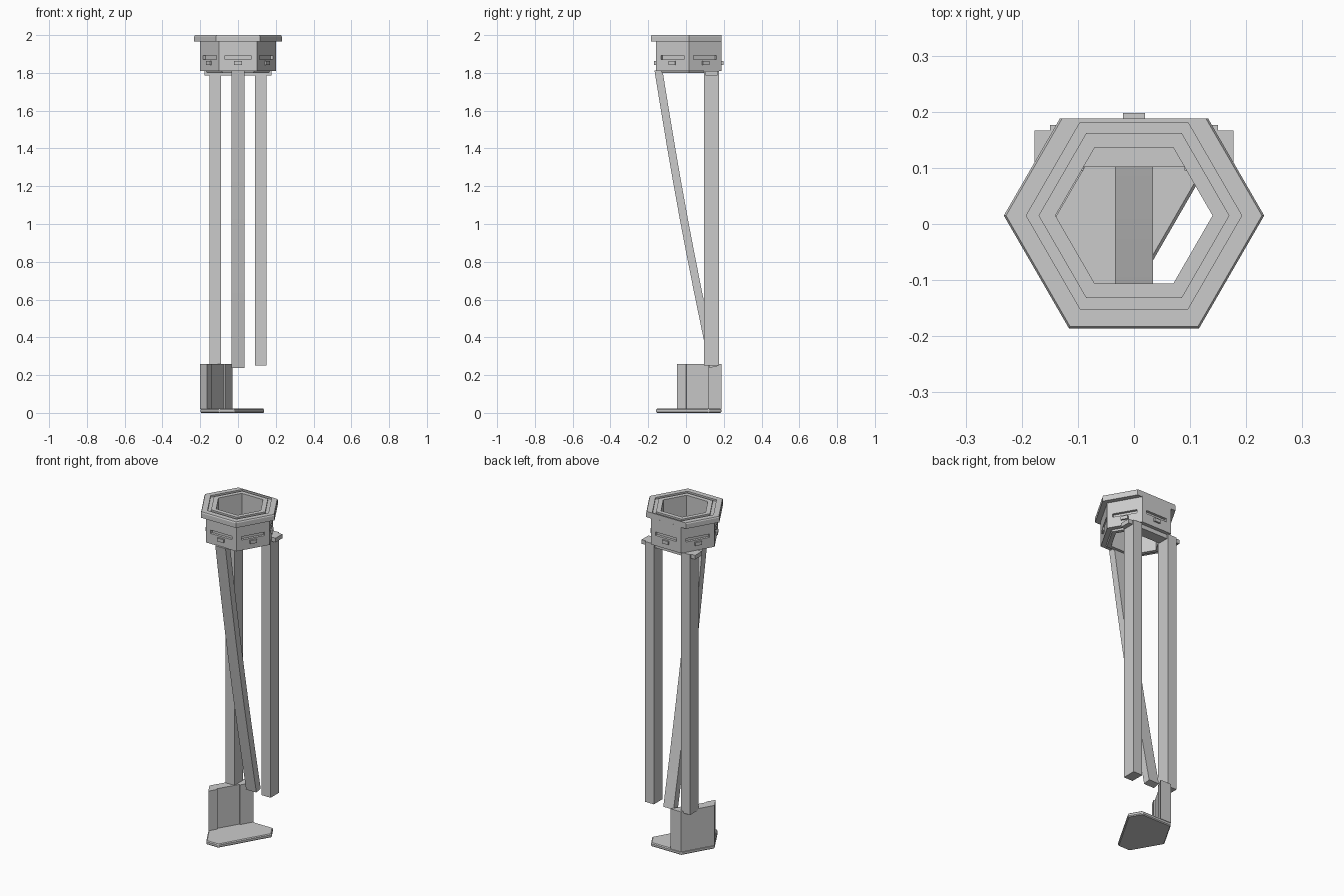
import bpy, bmesh, math
from mathutils import Vector, Matrix

cube = bpy.data.objects.get("Cube")
if cube:
    bpy.data.objects.remove(cube)

CY = 0.015          # hexagon centre along y
BACK = 0.188        # flat back of the head

grey = bpy.data.materials.new("plain grey")
grey.use_nodes = True
grey.diffuse_color = (0.6, 0.6, 0.6, 1)
grey.node_tree.nodes["Principled BSDF"].inputs["Base Color"].default_value = (0.6, 0.6, 0.6, 1)


def finish(name, bm):
    bmesh.ops.recalc_face_normals(bm, faces=bm.faces)
    mesh = bpy.data.meshes.new(name)
    bm.to_mesh(mesh)
    bm.free()
    mesh.materials.append(grey)
    ob = bpy.data.objects.new(name, mesh)
    bpy.context.collection.objects.link(ob)
    return ob


def hex_point(r, i):
    a = math.radians(60 * i)
    return Vector((r * math.cos(a), CY + r * math.sin(a), 0))


def hex_ring(name, profile):
    """Six-sided ring swept from a closed (radius, z) profile, cut flat at the back."""
    bm = bmesh.new()
    rows = [[bm.verts.new(hex_point(r, i) + Vector((0, 0, z))) for r, z in profile]
            for i in range(6)]
    n = len(profile)
    for i in range(6):
        a, b = rows[i], rows[(i + 1) % 6]
        for k in range(n):
            bm.faces.new((a[k], b[k], b[(k + 1) % n], a[(k + 1) % n]))
    if max(r for r, z in profile) > 0.21:
        bmesh.ops.bisect_plane(bm, geom=bm.verts[:] + bm.edges[:] + bm.faces[:],
                               plane_co=(0, BACK, 0), plane_no=(0, 1, 0), clear_outer=True)
        bmesh.ops.holes_fill(bm, edges=[e for e in bm.edges if e.is_boundary], sides=0)
    return finish(name, bm)


def add_box(bm, centre, size, turn=0):
    m = (Matrix.Translation(centre) @ Matrix.Rotation(turn, 4, 'Z')
         @ Matrix.Diagonal((*size, 1)))
    bmesh.ops.create_cube(bm, size=1, matrix=m)


def box(name, lo, hi):
    bm = bmesh.new()
    lo, hi = Vector(lo), Vector(hi)
    add_box(bm, (lo + hi) / 2, hi - lo)
    return finish(name, bm)


def prism(name, outline, z0, z1, bevel=0):
    bm = bmesh.new()
    face = bm.faces.new([bm.verts.new((x, y, z0)) for x, y in outline])
    top = bmesh.ops.extrude_face_region(bm, geom=[face])["geom"]
    bmesh.ops.translate(bm, vec=(0, 0, z1 - z0),
                        verts=[v for v in top if isinstance(v, bmesh.types.BMVert)])
    ob = finish(name, bm)
    if bevel:
        mod = ob.modifiers.new("edge", 'BEVEL')
        mod.width, mod.segments = bevel, 1
    return ob


# Head: collar body and the wider lid with a stepped top
collar = hex_ring("collar", [(0.2, 1.81), (0.2, 1.97), (0.14, 1.97), (0.14, 1.80),
                             (0.165, 1.80), (0.17, 1.81)])
hex_ring("lid", [(0.232, 1.965), (0.232, 1.993), (0.228, 2.0), (0.192, 2.0), (0.192, 1.99),
                 (0.17, 1.99), (0.17, 2.0), (0.14, 2.0), (0.14, 1.965)])

# Slot and catch on each of the six collar sides
cutters, catches = bmesh.new(), bmesh.new()
for i in range(6):
    a = math.radians(30 + 60 * i)
    side = Vector((math.cos(a), math.sin(a), 0)) * 0.1732 + Vector((0, CY, 0))
    add_box(cutters, side + Vector((0, 0, 1.882)), (0.03, 0.14, 0.02), a)
    add_box(catches, side + Vector((0, 0, 1.852)), (0.02, 0.04, 0.02), a)
slot_cutter = finish("slot_cutter", cutters)
slot_cutter.hide_render = True
slot_cutter.hide_viewport = True
slot_cutter.display_type = 'WIRE'
finish("side_catches", catches)
cut = collar.modifiers.new("slots", 'BOOLEAN')
cut.object, cut.operation, cut.solver = slot_cutter, 'DIFFERENCE', 'EXACT'

# Straight legs and the bracket under the collar
for name, s in (("left_leg", 1), ("right_leg", -1)):
    x0, x1 = sorted((0.09 * s, 0.15 * s))
    box(name, (x0, 0.095, 0.25), (x1, 0.176, 1.81))
box("leg_bracket", (-0.177, 0.102, 1.785), (0.177, 0.167, 1.81))

# Bowed front leg: rectangular section swept along a gentle curve
bm = bmesh.new()
rows, steps, half = [], 8, 0.021
for k in range(steps + 1):
    t = k / steps
    bow = -0.012 * math.sin(math.pi * t)
    y, z = -0.146 + 0.292 * t + bow, 1.815 - 1.572 * t
    slope = (0.292 - 0.012 * math.pi * math.cos(math.pi * t)) / 1.572
    n = Vector((0, 1, slope)).normalized() * half
    rows.append([bm.verts.new((x, y + s * n.y, z + s * n.z))
                 for x, s in ((-0.034, -1), (0.034, -1), (0.034, 1), (-0.034, 1))])
for a, b in zip(rows, rows[1:]):
    for j in range(4):
        bm.faces.new((a[j], a[(j + 1) % 4], b[(j + 1) % 4], b[j]))
bm.faces.new(rows[0])
bm.faces.new(rows[-1])
finish("bowed_leg", bm)

# Foot: clipped hexagon plate and the upright block at its back corner
corner = [hex_point(0.2, i).to_2d() for i in range(6)]
prism("foot_plate", [corner[0].lerp(corner[1], 0.6), corner[1], corner[2], corner[3],
                     corner[4], corner[4].lerp(corner[5], 0.4)], 0, 0.022, 0.005)
start, end = corner[3].lerp(corner[4], 0.36), corner[2].lerp(corner[1], 0.36)
inward = Vector((-0.866, 0.5)) * 0.008
p, q = start.lerp(end, 0.2), start.lerp(end, 0.7)
prism("foot_upright", [start, p, p + inward, q + inward, q, end, corner[2], corner[3]],
      0.02, 0.26)
